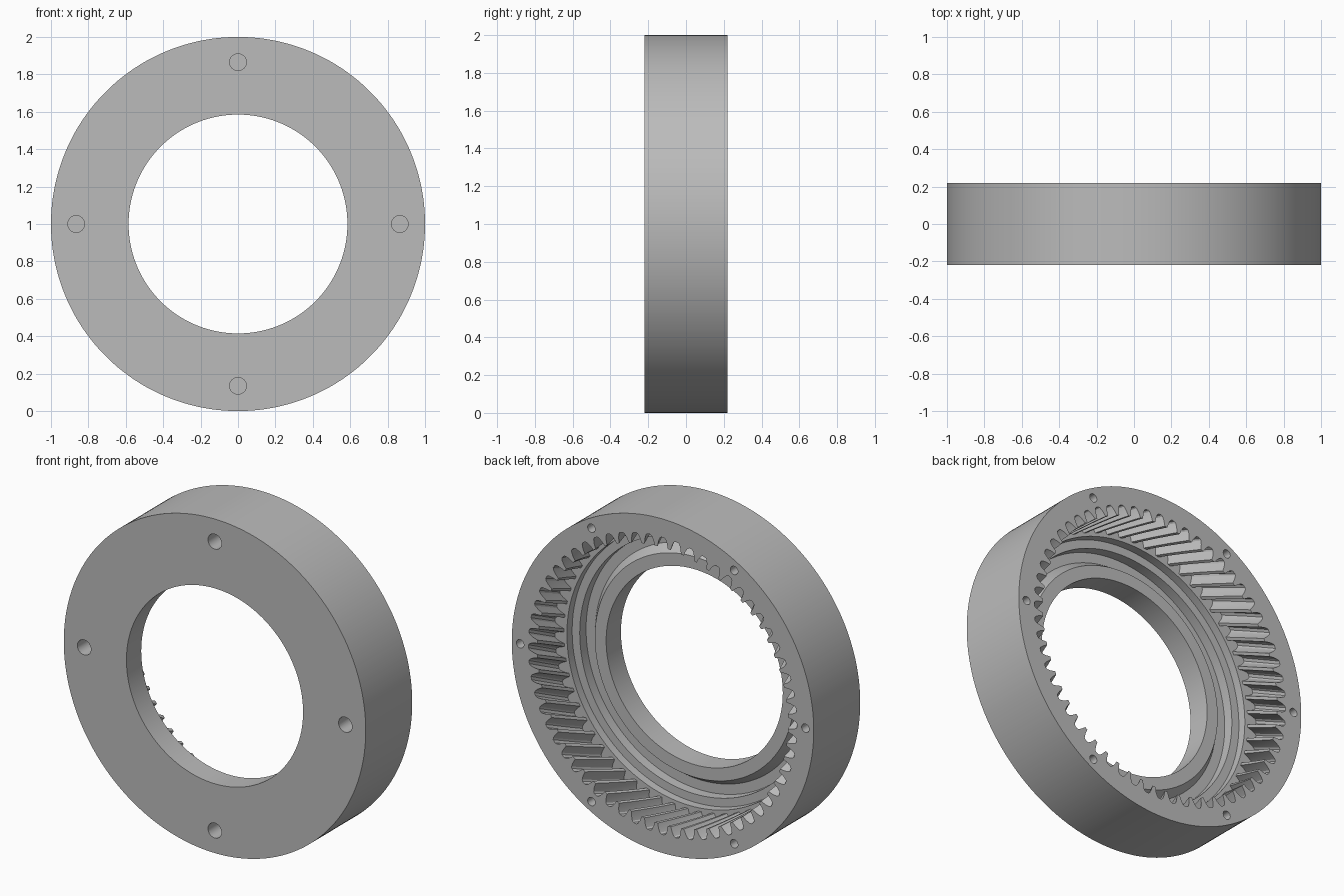
import bpy, bmesh
from math import cos, sin, pi, radians
from mathutils import Matrix

if "Cube" in bpy.data.objects:
    bpy.data.objects.remove(bpy.data.objects["Cube"], do_unlink=True)

HALF = 0.22            # half the thickness
TEETH = 60
GEAR_END = -0.03       # inner end of the toothed band
HELIX = 0.55           # tooth twist per unit of depth
LAYERS = 8

# One tooth of the internal gear: (fraction of pitch, radius)
TOOTH = [(0.10, 0.89), (0.20, 0.883), (0.31, 0.86), (0.39, 0.83),
         (0.61, 0.83), (0.69, 0.86), (0.80, 0.883), (0.90, 0.89)]

# Turned seat, groove, lip and bore inside the gear: (radius, y)
SEAT = [(0.81, GEAR_END), (0.81, -0.08), (0.76, -0.08), (0.76, -0.14),
        (0.70, -0.14), (0.66, -0.08), (0.585, -0.08), (0.585, -HALF)]

# Material
steel = bpy.data.materials.new("steel_grey")
steel.use_nodes = True
colour = (0.5, 0.5, 0.5, 1)
steel.diffuse_color = colour
steel.node_tree.nodes["Principled BSDF"].inputs["Base Color"].default_value = colour


def ring(bm, y, radius=None, twist=0.0):
    """A closed ring of vertices: a circle, or the gear outline if no radius."""
    verts = []
    for tooth in range(TEETH):
        for frac, r in TOOTH:
            a = (tooth + frac) * 2 * pi / TEETH + twist
            r = radius or r
            verts.append(bm.verts.new((r * cos(a), y, 1 + r * sin(a))))
    return verts


def new_object(name, bm):
    bmesh.ops.recalc_face_normals(bm, faces=bm.faces)
    mesh = bpy.data.meshes.new(name)
    bm.to_mesh(mesh)
    bm.free()
    obj = bpy.data.objects.new(name, mesh)
    bpy.context.collection.objects.link(obj)
    return obj


# Ring gear housing: helical teeth, turned seat, then the outside
bm = bmesh.new()
rings = []
for i in range(LAYERS + 1):
    y = HALF + (GEAR_END - HALF) * i / LAYERS
    rings.append(ring(bm, y, twist=HELIX * (y - HALF)))
end_twist = HELIX * (GEAR_END - HALF)
rings += [ring(bm, y, r, end_twist) for r, y in SEAT]
rings += [ring(bm, -HALF, 1.0), ring(bm, HALF, 1.0)]
for a, b in zip(rings, rings[1:] + rings[:1]):
    n = len(a)
    for i in range(n):
        j = (i + 1) % n
        bm.faces.new((a[i], a[j], b[j], b[i]))
housing = new_object("ring_gear_housing", bm)
housing.data.materials.append(steel)


# Blind bolt holes: four large in the front, six small in the back
def add_holes(bm, count, pitch_radius, radius, face_y, depth):
    for i in range(count):
        a = 2 * pi * i / count
        place = Matrix.Translation((pitch_radius * cos(a), face_y,
                                    1 + pitch_radius * sin(a)))
        bmesh.ops.create_cone(bm, cap_ends=True, segments=32, radius1=radius,
                              radius2=radius, depth=2 * depth,
                              matrix=place @ Matrix.Rotation(pi / 2, 4, "X"))


bm = bmesh.new()
add_holes(bm, 4, 0.865, 0.045, -HALF, 0.12)
add_holes(bm, 6, 0.945, 0.025, HALF, 0.15)
cutter = new_object("bolt_hole_cutter", bm)
cutter.hide_render = True

cut = housing.modifiers.new("bolt_holes", "BOOLEAN")
cut.operation = "DIFFERENCE"
cut.solver = "EXACT"
cut.object = cutter
bpy.ops.object.select_all(action="DESELECT")
housing.select_set(True)
bpy.context.view_layer.objects.active = housing
bpy.ops.object.modifier_apply(modifier=cut.name)
bpy.data.objects.remove(cutter, do_unlink=True)
bpy.ops.object.shade_smooth_by_angle(angle=radians(25))
